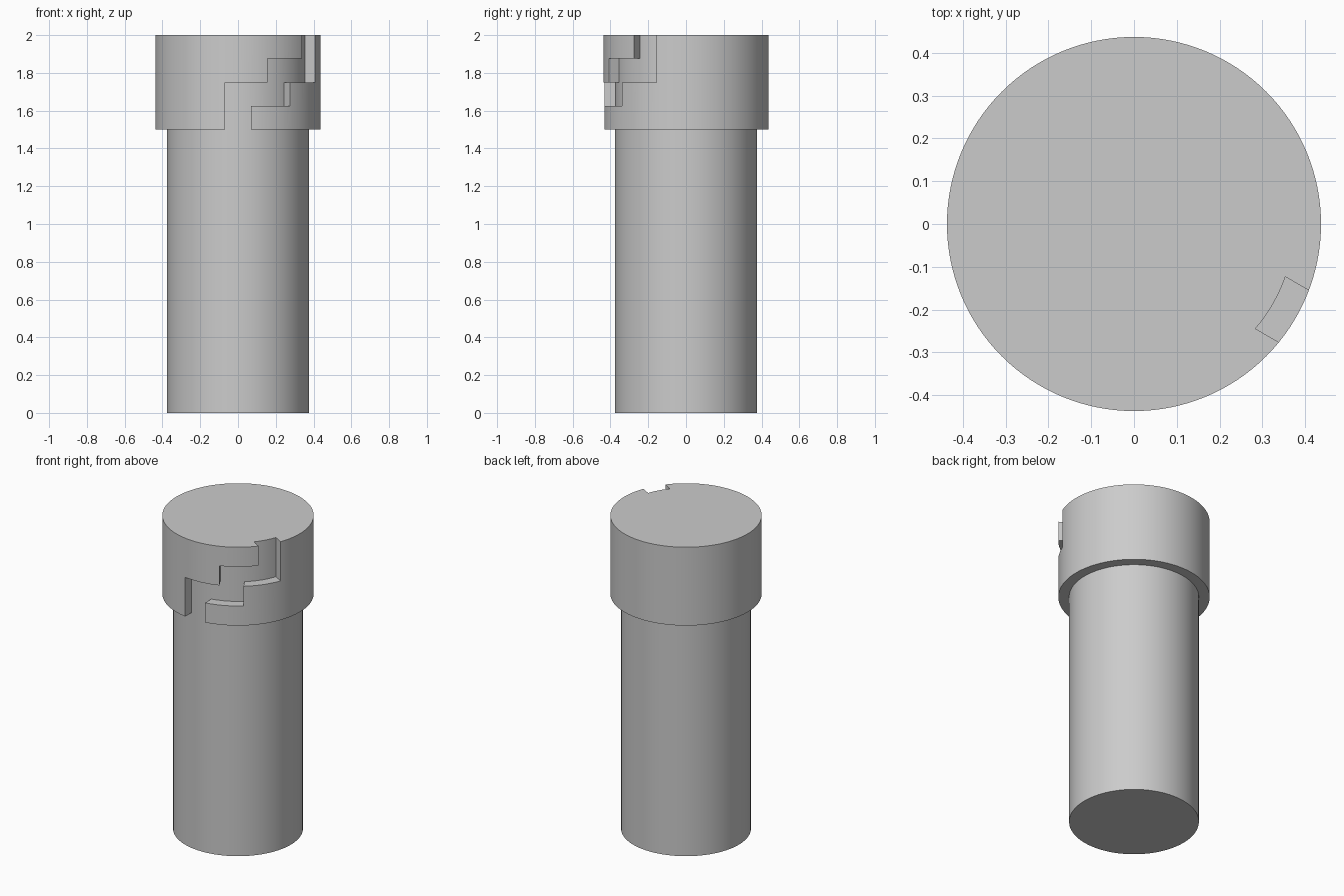
import bpy
import bmesh
from math import radians, sqrt, cos, sin

SHANK_R, COLLAR_R, CUT_R = 0.375, 0.4375, 0.6
SHOULDER, TOP = 1.5, 2.0
HALF_SLOT = 0.07
SEGMENTS = 128

cube = bpy.data.objects.get("Cube")
if cube:
    bpy.data.objects.remove(cube, do_unlink=True)

grey = bpy.data.materials.new("plain grey")
grey.use_nodes = True
colour = (0.6, 0.6, 0.6, 1)
grey.diffuse_color = colour
grey.node_tree.nodes["Principled BSDF"].inputs["Base Color"].default_value = colour


def add_object(name, bm):
    bmesh.ops.recalc_face_normals(bm, faces=bm.faces)
    mesh = bpy.data.meshes.new(name)
    bm.to_mesh(mesh)
    bm.free()
    mesh.materials.append(grey)
    obj = bpy.data.objects.new(name, mesh)
    bpy.context.collection.objects.link(obj)
    return obj


def cylinder(name, radius, bottom, top):
    bm = bmesh.new()
    bmesh.ops.create_cone(bm, cap_ends=True, segments=SEGMENTS,
                          radius1=radius, radius2=radius, depth=top - bottom)
    bmesh.ops.translate(bm, verts=bm.verts, vec=(0, 0, (bottom + top) / 2))
    return add_object(name, bm)


def activate(obj):
    bpy.ops.object.select_all(action="DESELECT")
    obj.select_set(True)
    bpy.context.view_layer.objects.active = obj


def slot_point(angle, offset, radius):
    """Point at a radius, shifted sideways so that slot walls stay parallel."""
    a, along = radians(angle), sqrt(radius ** 2 - offset ** 2)
    return (along * cos(a) - offset * sin(a), along * sin(a) + offset * cos(a))


# Stepped groove: three slots joined by two bridges, each filling some levels
levels = [SHOULDER - 0.1, 1.625, 1.75, 1.875, TOP + 0.1]
stations, filled = [], []
steps = 8
for i, (slot_rows, bridge_rows) in enumerate([((0, 1), (1,)), ((1, 2), (2,)), ((2, 3), ())]):
    angle = -90 + 30 * i
    for s in range(steps + 1):
        stations.append((angle, HALF_SLOT * (2 * s / steps - 1)))
        filled.append(slot_rows if s < steps else bridge_rows)
    if bridge_rows:
        stations.append((angle + 15, 0))
        filled.append(bridge_rows)

bm = bmesh.new()
outer = {}
grid = []
for angle, offset in stations:
    column = []
    for z in levels:
        v = bm.verts.new((*slot_point(angle, offset, SHANK_R), z))
        outer[tuple(v.co)] = (*slot_point(angle, offset, CUT_R), z)
        column.append(v)
    grid.append(column)
for i in range(len(grid) - 1):
    for row in filled[i]:
        bm.faces.new((grid[i][row], grid[i + 1][row], grid[i + 1][row + 1], grid[i][row + 1]))
bmesh.ops.delete(bm, geom=[v for v in bm.verts if not v.link_faces], context="VERTS")
floor = bm.faces[:]
copy = bmesh.ops.extrude_face_region(bm, geom=floor, use_keep_orig=True)
for v in [g for g in copy["geom"] if isinstance(g, bmesh.types.BMVert)]:
    v.co = outer[tuple(v.co)]
groove_cutter = add_object("groove_cutter", bm)
groove_cutter.hide_render = True

# Shank and grooved collar
shank = cylinder("shank", SHANK_R, 0, SHOULDER)
collar = cylinder("collar", COLLAR_R, SHOULDER, TOP)
cut = collar.modifiers.new("groove", "BOOLEAN")
cut.operation, cut.solver, cut.object = "DIFFERENCE", "EXACT", groove_cutter
activate(collar)
bpy.ops.object.modifier_apply(modifier=cut.name)
bpy.data.objects.remove(groove_cutter, do_unlink=True)

for obj in (shank, collar):
    activate(obj)
    bpy.ops.object.shade_smooth_by_angle(angle=radians(30))
